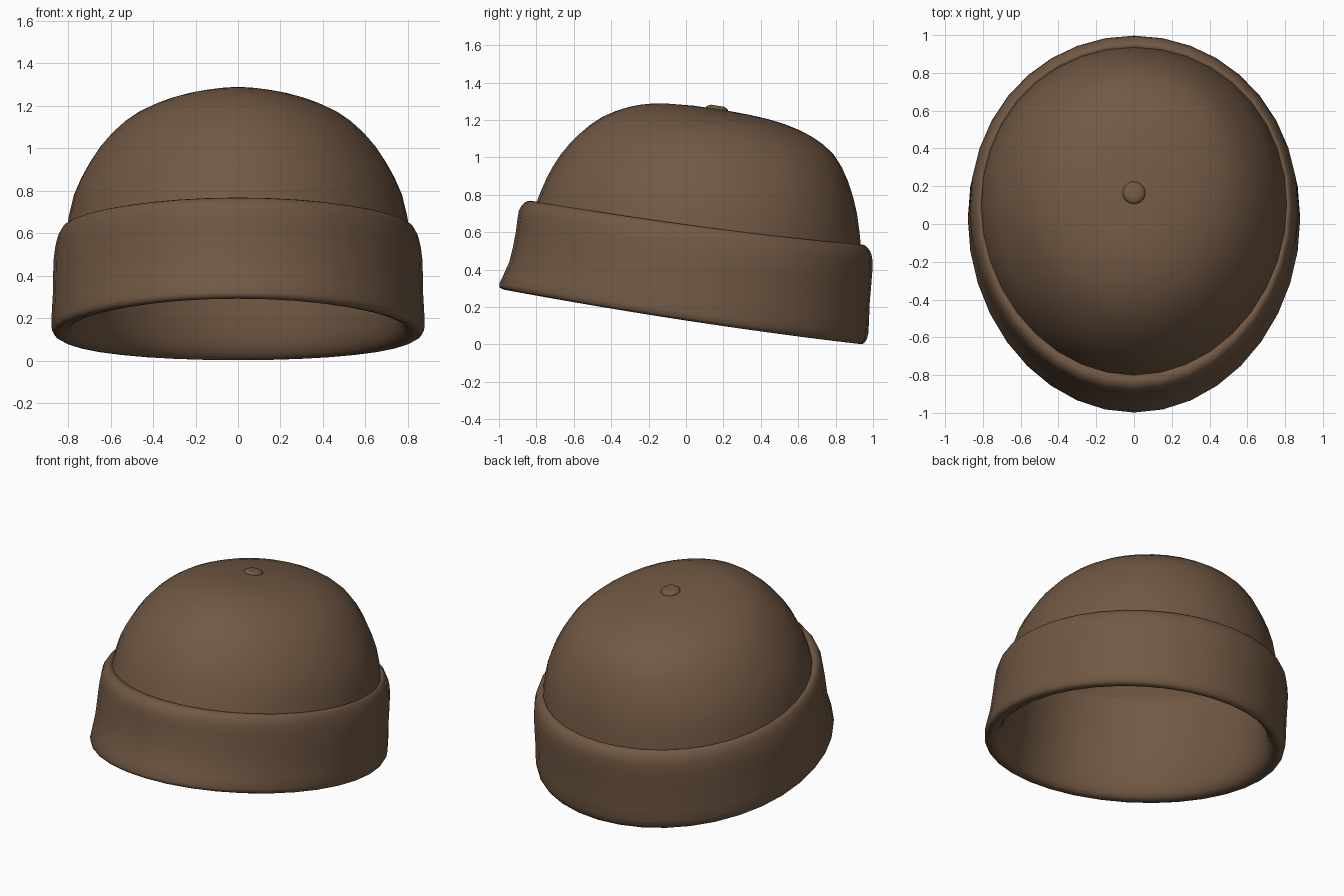
import bpy, bmesh, math
from mathutils import Vector

if "Cube" in bpy.data.objects:
    bpy.data.objects.remove(bpy.data.objects["Cube"])

SEG = 36
wool = bpy.data.materials.new("brown_wool")
wool.diffuse_color = (0.165, 0.098, 0.057, 1)
wool.use_nodes = True
wool.node_tree.nodes["Principled BSDF"].inputs["Base Color"].default_value = wool.diffuse_color


def refine(rows, steps=2):
    """Catmull-Rom interpolation between successive ring rows."""
    pts = [Vector(r) for r in rows]
    out = []
    for i in range(len(pts) - 1):
        a, b, c, d = pts[max(i - 1, 0)], pts[i], pts[i + 1], pts[min(i + 2, len(pts) - 1)]
        for s in range(steps):
            t = s / steps
            out.append(0.5 * (2 * b + (c - a) * t + (2 * a - 5 * b + 4 * c - d) * t ** 2
                              + (3 * b - a - 3 * c + d) * t ** 3))
    return out + [pts[-1]]


def loft(name, rows, apex=None, egg=0.045):
    """Tilted egg-shaped rings: front y, front z, back y, back z, half width."""
    bm = bmesh.new()
    rings = []
    for fy, fz, by, bz, w in refine(rows):
        # the sides hang slightly below the straight front-to-back line
        sag = 0.023 * max(0, min(1, (1.0 - (fz + bz) / 2) / 0.35))
        ring = []
        for k in range(SEG):
            a = 2 * math.pi * k / SEG
            t = (1 + math.sin(a)) / 2
            z = fz + (bz - fz) * t - sag * 4 * t * (1 - t)
            y = fy + (by - fy) * t + egg * w * math.cos(a) ** 2
            ring.append(bm.verts.new((w * math.cos(a), y, z)))
        rings.append(ring)
    for lo, hi in zip(rings, rings[1:]):
        for k in range(SEG):
            n = (k + 1) % SEG
            bm.faces.new((lo[k], lo[n], hi[n], hi[k]))
    if apex:
        tip = bm.verts.new(apex)
        for k in range(SEG):
            bm.faces.new((rings[-1][k], rings[-1][(k + 1) % SEG], tip))
    return finish(name, bm)


def finish(name, bm):
    mesh = bpy.data.meshes.new(name)
    bm.to_mesh(mesh)
    bm.free()
    mesh.materials.append(wool)
    ob = bpy.data.objects.new(name, mesh)
    bpy.context.collection.objects.link(ob)
    bpy.ops.object.select_all(action='DESELECT')
    ob.select_set(True)
    bpy.context.view_layer.objects.active = ob
    bpy.ops.object.shade_smooth_by_angle(angle=math.radians(60))
    return ob


# Rows where the crown meets the cuff and its lining
SEAM = (-0.80, 0.758, 0.935, 0.528, 0.808)
INNER_SEAM = (-0.745, 0.89, 0.914, 0.70, 0.773)

# Domed crown
loft("crown", [
    SEAM,
    INNER_SEAM,
    (-0.67, 1.015, 0.867, 0.87, 0.695),
    (-0.57, 1.125, 0.79, 1.015, 0.595),
    (-0.45, 1.215, 0.67, 1.112, 0.475),
    (-0.31, 1.268, 0.52, 1.18, 0.33),
    (-0.20, 1.286, 0.35, 1.225, 0.20),
    (-0.12, 1.289, 0.18, 1.256, 0.10),
], apex=(0, 0.04, 1.276))

# Folded cuff: down the lining, around the rolled hem, up to the top edge
loft("cuff", [
    INNER_SEAM,
    (-0.785, 0.70, 0.89, 0.50, 0.768),
    (-0.83, 0.53, 0.868, 0.29, 0.758),
    (-0.885, 0.385, 0.872, 0.10, 0.765),
    (-0.922, 0.312, 0.90, 0.022, 0.795),
    (-0.95, 0.292, 0.93, 0.002, 0.835),
    (-0.985, 0.297, 0.955, 0.01, 0.868),
    (-0.998, 0.325, 0.975, 0.06, 0.88),
    (-0.945, 0.44, 0.982, 0.22, 0.873),
    (-0.91, 0.60, 0.997, 0.40, 0.869),
    (-0.895, 0.71, 0.992, 0.48, 0.853),
    (-0.865, 0.757, 0.97, 0.517, 0.835),
    (-0.83, 0.768, 0.95, 0.532, 0.818),
    SEAM,
])

# Small rounded button on the crown
bm = bmesh.new()
bmesh.ops.create_uvsphere(bm, u_segments=20, v_segments=10, radius=1)
for v in bm.verts:
    v.co = Vector((v.co.x * 0.06, v.co.y * 0.06, max(-0.5, min(0.8, v.co.z)) * 0.024))
button = finish("button", bm)
button.location = (0, 0.165, 1.257)
button.rotation_euler.x = math.radians(-9)
